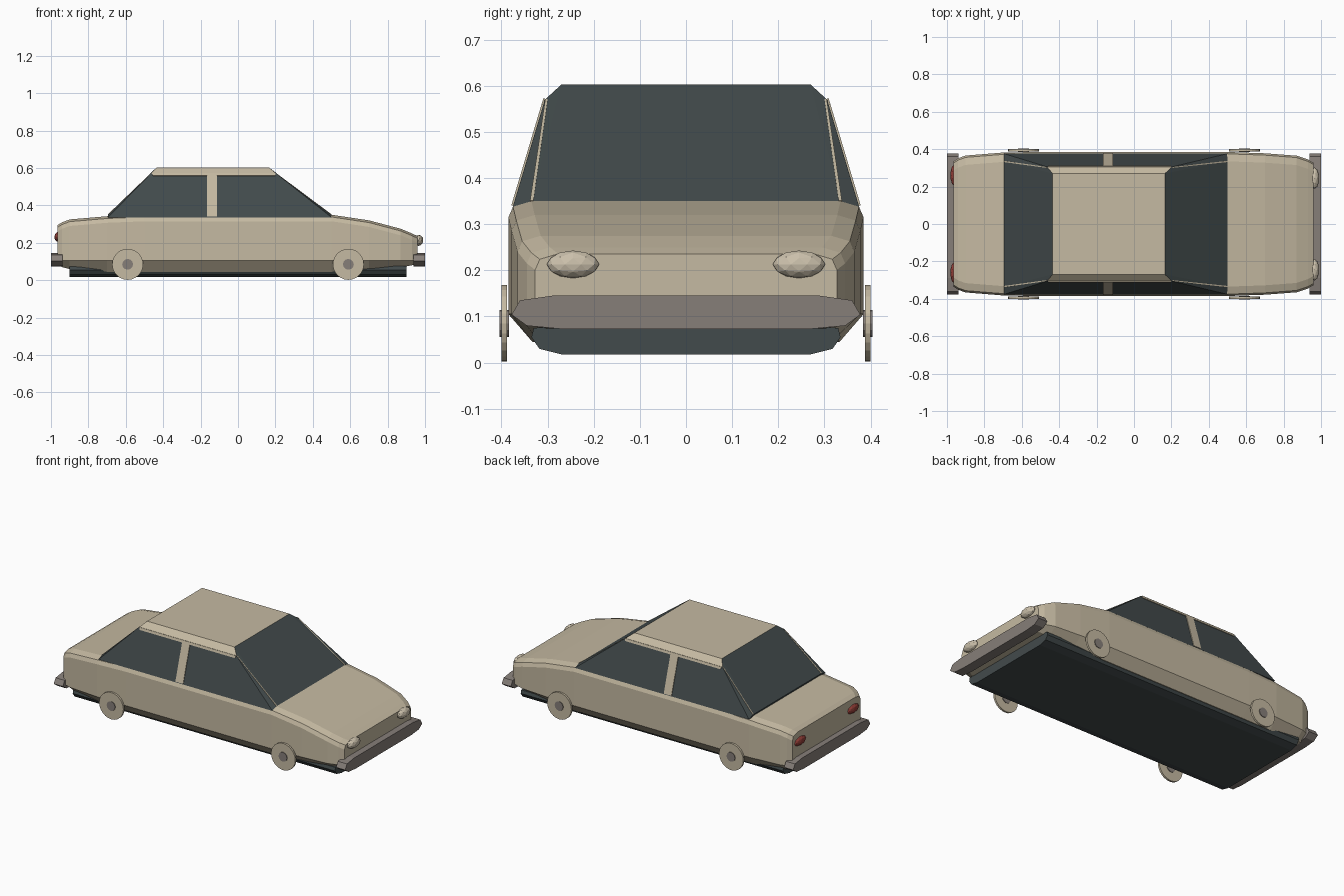
import bpy, bmesh, math
from mathutils import Vector, Matrix

if "Cube" in bpy.data.objects:
    bpy.data.objects.remove(bpy.data.objects["Cube"])


def material(name, rgb):
    m = bpy.data.materials.new(name)
    m.use_nodes = True
    color = (*rgb, 1)
    m.diffuse_color = color
    m.node_tree.nodes["Principled BSDF"].inputs["Base Color"].default_value = color
    return m


PAINT = material("beige paint", (0.56, 0.49, 0.36))
GLASS = material("dark glass", (0.055, 0.07, 0.072))
METAL = material("grey metal", (0.24, 0.21, 0.19))
LAMP = material("cream lamp", (0.6, 0.53, 0.41))
RED = material("red lamp", (0.3, 0.05, 0.04))


def finish(name, bm, *mats):
    bmesh.ops.recalc_face_normals(bm, faces=bm.faces)
    mesh = bpy.data.meshes.new(name)
    bm.to_mesh(mesh)
    bm.free()
    for m in mats:
        mesh.materials.append(m)
    ob = bpy.data.objects.new(name, mesh)
    bpy.context.collection.objects.link(ob)
    return ob


def loft(name, rings, mat):
    bm = bmesh.new()
    loops = [[bm.verts.new(p) for p in ring] for ring in rings]
    n = len(loops[0])
    for a, b in zip(loops, loops[1:]):
        for i in range(n):
            j = (i + 1) % n
            bm.faces.new((a[i], a[j], b[j], b[i]))
    bm.faces.new(loops[0])
    bm.faces.new(loops[-1])
    return finish(name, bm, mat)


def mirrored(half):
    """Close a right-hand outline of (y, z) points with its mirror image."""
    return half + [(-y, z) for y, z in reversed(half)]


def hull(name, points, *mats):
    bm = bmesh.new()
    for p in points:
        bm.verts.new(p)
    bmesh.ops.convex_hull(bm, input=bm.verts)
    bmesh.ops.dissolve_limit(bm, angle_limit=0.02, verts=bm.verts, edges=bm.edges)
    return finish(name, bm, *mats)


def plate(name, corners, mat, outward, thick=0.004):
    push = Vector(outward).normalized() * thick
    pts = [Vector(c) for c in corners]
    return hull(name, [p + push for p in pts] + [p - push for p in pts], mat)


# Body shell: x, half width, top height, underside height
stations = [
    (-0.965, 0.335, 0.295, 0.085), (-0.94, 0.352, 0.31, 0.07),
    (-0.9, 0.366, 0.325, 0.06), (-0.7, 0.382, 0.342, 0.045),
    (-0.5, 0.385, 0.35, 0.045), (0.5, 0.385, 0.35, 0.045),
    (0.7, 0.378, 0.32, 0.055), (0.87, 0.365, 0.275, 0.068),
    (0.93, 0.345, 0.25, 0.08), (0.96, 0.327, 0.236, 0.09),
]
rings = []
for x, w, top, low in stations:
    half = [(w - 0.05, top), (w - 0.01, top - 0.012), (w, top - 0.035),
            (w, 0.105), (w - 0.052, low)]
    rings.append([(x, y, z) for y, z in mirrored(half)])
loft("body", rings, PAINT)

# Cabin: faceted glasshouse with a painted roof
cabin_points = [(x, s * y, z) for s in (1, -1) for x, y, z in (
    (0.5, 0.376, 0.336), (0.5, 0.335, 0.35), (0.205, 0.306, 0.57), (0.165, 0.27, 0.603),
    (-0.695, 0.376, 0.336), (-0.695, 0.335, 0.35), (-0.466, 0.306, 0.57),
    (-0.435, 0.27, 0.603))]
cabin = hull("cabin", cabin_points, GLASS, PAINT)
for f in cabin.data.polygons:
    roof = f.normal.z > 0.95
    roof_edge = abs(f.normal.y) > 0.4 and f.center.z > 0.572
    f.material_index = int(roof or roof_edge)


def side_y(z):
    return 0.376 - 0.07 * (z - 0.336) / 0.234


# Side window frames: centre pillar, roof rail, corner pillars
for s, side in ((1, "left"), (-1, "right")):
    out = (0, s, 0.3)

    def on_side(x, z):
        return (x, s * side_y(z), z)

    plate(side + "_centre_pillar", [on_side(x, z) for x in (-0.165, -0.112)
                                    for z in (0.34, 0.57)], PAINT, out)
    plate(side + "_roof_rail", [on_side(-0.455, 0.558), on_side(0.2, 0.558),
                                on_side(0.2, 0.572), on_side(-0.46, 0.572)], PAINT, out)
    for end, top_x, base_x in (("front", 0.205, 0.5), ("rear", -0.466, -0.695)):
        toward = 1 if base_x > 0 else -1
        plate(f"{side}_{end}_pillar",
              [(top_x, s * 0.3, 0.57), (top_x, s * 0.305, 0.57),
               (base_x, s * 0.331, 0.35), (base_x, s * 0.338, 0.35)],
              PAINT, (toward * 0.6, 0, 0.8), 0.002)

# Underbody tray
tray = mirrored([(0.27, 0.08), (0.33, 0.075), (0.335, 0.055), (0.318, 0.03), (0.27, 0.018)])
loft("underbody", [[(x, y, z) for y, z in tray] for x in (-0.9, 0.9)], GLASS)

# Bumpers
bar = mirrored([(0.29, 0.145), (0.36, 0.135), (0.378, 0.104), (0.345, 0.08), (0.27, 0.073)])
for name, x0, x1 in (("front_bumper", 0.938, 1.0), ("rear_bumper", -1.0, -0.938)):
    loft(name, [[(x, y, z) for y, z in bar] for x in (x0, x1)], METAL)


def disc(name, x, y, radius, depth, sides, mat):
    bm = bmesh.new()
    place = Matrix.Translation((x, y, 0.085)) @ Matrix.Rotation(math.pi / 2, 4, "X")
    bmesh.ops.create_cone(bm, cap_ends=True, segments=sides, radius1=radius,
                          radius2=radius, depth=depth, matrix=place)
    finish(name, bm, mat)


def lamp(name, center, size, mat):
    bm = bmesh.new()
    place = Matrix.Translation(center) @ Matrix.Diagonal((*size, 1))
    bmesh.ops.create_icosphere(bm, subdivisions=2, radius=1, matrix=place)
    finish(name, bm, mat)


# Wheels, hubs and lamps
for s, side in ((1, "left"), (-1, "right")):
    for end, x in (("front", 0.59), ("rear", -0.59)):
        disc(f"{side}_{end}_wheel", x, s * 0.394, 0.083, 0.012, 24, PAINT)
        disc(f"{side}_{end}_hub", x, s * 0.394, 0.029, 0.02, 12, METAL)
    lamp(side + "_headlight", (0.965, s * 0.245, 0.213), (0.026, 0.057, 0.03), LAMP)
    lamp(side + "_tail_light", (-0.96, s * 0.26, 0.232), (0.022, 0.057, 0.028), RED)
